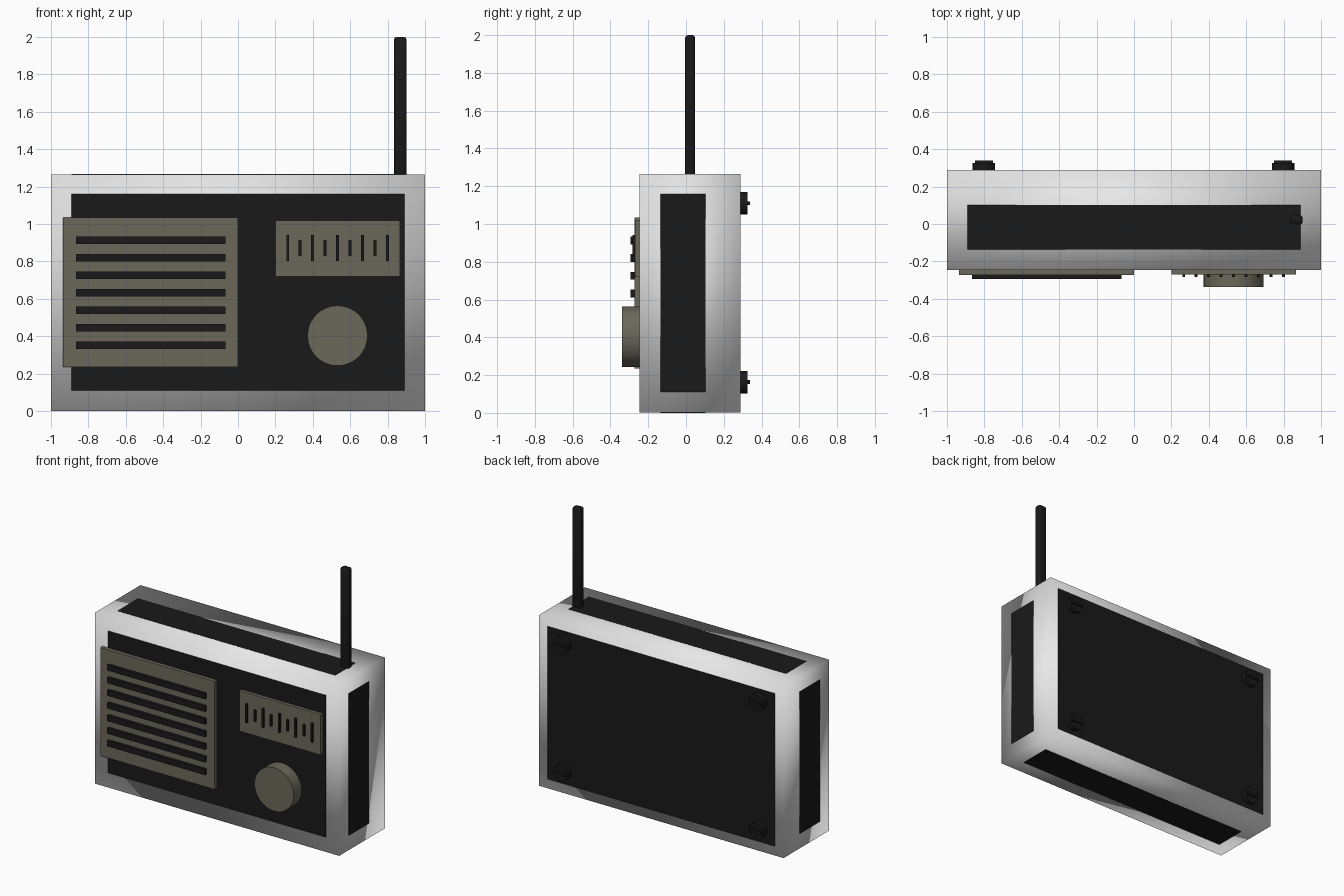
import bpy
import math

if "Cube" in bpy.data.objects:
    bpy.data.objects.remove(bpy.data.objects["Cube"], do_unlink=True)


def material(name, rgb):
    mat = bpy.data.materials.new(name)
    mat.use_nodes = True
    mat.diffuse_color = (*rgb, 1)
    mat.node_tree.nodes["Principled BSDF"].inputs["Base Color"].default_value = (*rgb, 1)
    return mat


LIGHT = material("light grey", (0.8, 0.8, 0.8))
DARK = material("charcoal", (0.01, 0.01, 0.01))
TAN = material("olive tan", (0.145, 0.138, 0.102))


def box(name, mat, x, y, z):
    """Box from (min, max) ranges on each axis."""
    spans = (x, y, z)
    bpy.ops.mesh.primitive_cube_add(size=1, location=[(a + b) / 2 for a, b in spans])
    ob = bpy.context.object
    ob.name = name
    ob.scale = [b - a for a, b in spans]
    bpy.ops.object.transform_apply(location=False, rotation=False, scale=True)
    ob.data.materials.append(mat)
    return ob


def disc(name, mat, radius, x, z, y0, y1, sides):
    """Cylinder lying along y."""
    bpy.ops.mesh.primitive_cylinder_add(
        vertices=sides, radius=radius, depth=y1 - y0,
        location=(x, (y0 + y1) / 2, z), rotation=(math.pi / 2, 0, 0))
    ob = bpy.context.object
    ob.name = name
    ob.data.materials.append(mat)
    bpy.ops.object.shade_smooth_by_angle(angle=math.radians(30))
    return ob


FRONT, BACK, TOP = -0.245, 0.288, 1.265
SKIN = 0.001  # how far the inlaid panels stand proud

# Case with softly blended shading
case = box("case", LIGHT, (-1, 1), (FRONT, BACK), (SKIN, TOP))
case.data.shade_smooth()

# Dark inlaid panels on all six sides, the rear one slightly larger
wide, tall, deep = (-0.89, 0.89), (0.11, 1.16), (-0.135, 0.102)
box("front_panel", DARK, wide, (FRONT - SKIN, FRONT + SKIN), tall)
box("back_panel", DARK, (-0.932, 0.932), (BACK - SKIN, BACK + SKIN), (0.07, 1.2))
box("top_panel", DARK, wide, deep, (TOP - SKIN, TOP + SKIN))
box("bottom_panel", DARK, wide, deep, (0, 2 * SKIN))
for side, x in (("right", -1), ("left", 1)):
    box(f"{side}_panel", DARK, (x - SKIN, x + SKIN), deep, tall)

# Speaker plate and slats
box("speaker_plate", TAN, (-0.935, 0), (-0.273, FRONT), (0.235, 1.035))
for i in range(7):
    z = 0.352 + i * 0.0935
    box(f"speaker_slat_{i + 1}", DARK, (-0.866, -0.066), (-0.293, -0.27),
        (z - 0.021, z + 0.021))

# Tuning scale with alternating long and short marks
box("tuning_plate", TAN, (0.2, 0.866), (-0.27, FRONT), (0.72, 1.02))
for i in range(9):
    x, half = 0.265 + i * 0.0668, 0.042 if i % 2 else 0.07
    box(f"tuning_mark_{i + 1}", DARK, (x - 0.007, x + 0.007), (-0.284, -0.265),
        (0.872 - half, 0.872 + half))

# Tuning knob
disc("tuning_knob", TAN, 0.161, 0.532, 0.403, -0.338, FRONT, 32)

# Antenna with rounded edges
antenna = box("antenna", DARK, (0.834, 0.901), (-0.004, 0.048), (1.2, 2.0))
bevel = antenna.modifiers.new("rounding", "BEVEL")
bevel.width = 0.014
bevel.segments = 2
antenna.data.shade_smooth()

# Rear screws with a raised grip bar
for side, x in (("right", -0.803), ("left", 0.797)):
    for level, z in (("lower", 0.163), ("upper", 1.11)):
        disc(f"{side}_{level}_screw", DARK, 0.06, x, z, BACK - 0.01, 0.325, 24)
        box(f"{side}_{level}_screw_bar", DARK, (x - 0.048, x + 0.048),
            (0.32, 0.339), (z - 0.01, z + 0.01))
